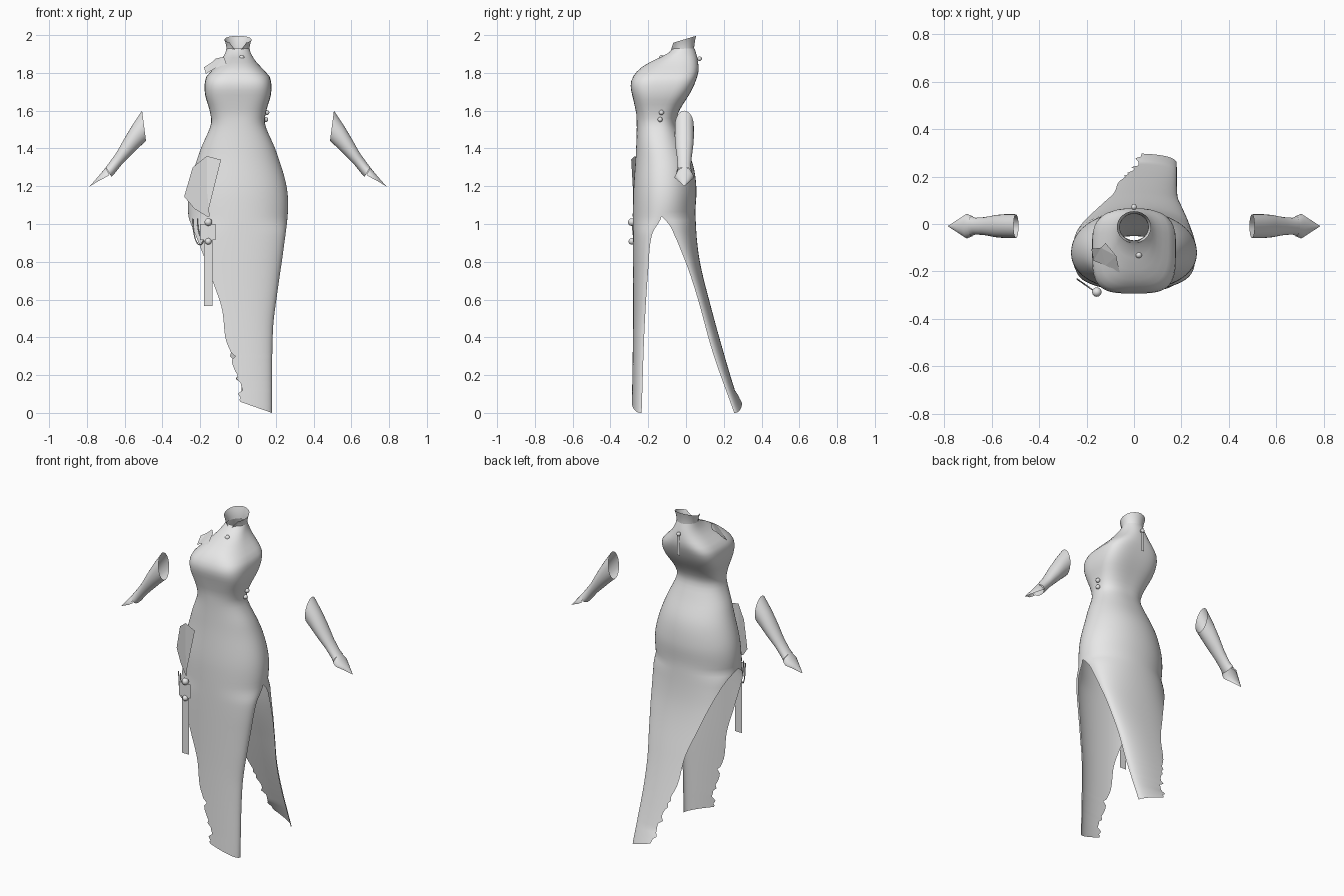
import bpy, bmesh, math, random
from mathutils import Vector

random.seed(4)
default = bpy.data.objects.get("Cube")
if default:
    bpy.data.objects.remove(default, do_unlink=True)

fabric = bpy.data.materials.new("pale_grey")
fabric.use_nodes = True
GREY = (0.8, 0.8, 0.8, 1)
fabric.diffuse_color = GREY
fabric.node_tree.nodes["Principled BSDF"].inputs["Base Color"].default_value = GREY


def finish(name, bm, smooth=True):
    """Turn a bmesh into a named object with the shared material."""
    mesh = bpy.data.meshes.new(name)
    bm.to_mesh(mesh)
    bm.free()
    mesh.materials.append(fabric)
    for poly in mesh.polygons:
        poly.use_smooth = smooth
    obj = bpy.data.objects.new(name, mesh)
    bpy.context.collection.objects.link(obj)
    return obj


def curve_at(keys, z):
    """Smooth interpolation through (z, value) keys sorted by z."""
    z = min(max(z, keys[0][0]), keys[-1][0])
    last = len(keys) - 1
    i = 0
    while i < last - 1 and z > keys[i + 1][0]:
        i += 1

    def slope(k):
        a, b = keys[max(k - 1, 0)], keys[min(k + 1, last)]
        return (b[1] - a[1]) / (b[0] - a[0])

    (za, va), (zb, vb) = keys[i], keys[i + 1]
    h = zb - za
    t = (z - za) / h
    return (va * (1 + 2 * t) * (1 - t) ** 2 + vb * t * t * (3 - 2 * t)
            + h * t * (1 - t) * (slope(i) * (1 - t) - slope(i + 1) * t))


def add_grid(bm, rows, flip=False, close=False):
    """Skin a list of equally long point rows."""
    grid = [[bm.verts.new(p) for p in row] for row in rows]
    count = len(rows[0])
    for low, high in zip(grid, grid[1:]):
        for j in range(count if close else count - 1):
            k = (j + 1) % count
            face = [low[j], low[k], high[k], high[j]]
            bm.faces.new(face[::-1] if flip else face)


# Dress profiles, each as (height, value)
SLIT = 1.04
half_width = [(0, .18), (.44, .185), (.65, .21), (.86, .24), (1.08, .265), (1.21, .255),
              (1.39, .2), (1.53, .143), (1.6, .15), (1.69, .175), (1.775, .17),
              (1.82, .132), (1.86, .095), (1.9, .07), (1.93, .06)]
cut_side = [(0, .02), (.15, .005), (.3, -.03), (.39, -.065), (.55, -.085), (.7, -.135),
            (.84, -.185), (SLIT, -.265)]
front_line = [(0, -.287), (.5, -.28), (1.13, -.28), (1.4, -.264), (1.57, -.262), (1.65, -.277),
              (1.73, -.293), (1.78, -.28), (1.83, -.235), (1.87, -.165), (1.9, -.1), (1.93, -.07)]
back_line = [(0, .297), (.23, .225), (.55, .135), (.82, .07), (1.05, .05), (1.19, .055),
             (1.32, .035), (1.46, -.025), (1.54, -.052), (1.6, -.035), (1.69, .02),
             (1.74, .045), (1.81, .066), (1.88, .06), (1.93, .045)]
side_line = [(0, -.235), (.44, -.22), (.76, -.2), (.945, -.18), (SLIT, -.13), (1.3, -.12),
             (1.55, -.15), (1.75, -.1), (1.93, -.012)]
slit_gap = [(0, .49), (.31, .37), (.6, .275), (.81, .19), (.96, .105), (SLIT, 0)]
squareness = [(0, 2.3), (1.1, 2.1), (1.5, 2.3), (1.74, 3.6), (1.85, 2.6), (1.93, 2)]

COLUMNS = 32


def dress_row(z, outline, tear, back):
    width = curve_at(half_width, z)
    left = -width
    if z < SLIT:
        left = max(left, curve_at(cut_side, z)) + tear
    edge = curve_at(side_line, z)
    if back and z < SLIT:
        edge += max(0, curve_at(slit_gap, z))
    outer, power = curve_at(outline, z), curve_at(squareness, z)
    row = []
    for j in range(COLUMNS + 1):
        x = (left + width) / 2 - (width - left) / 2 * math.cos(math.pi * j / COLUMNS)
        bulge = max(0, 1 - min(1, abs(x / width)) ** power) ** (1 / power)
        # the hem rises towards the torn side
        lift = (width - x) * .35 * max(0, 1 - z / .12)
        row.append((x, edge + (outer - edge) * bulge, z + lift))
    return row


heights = [SLIT * i / 52 for i in range(52)]
heights += [SLIT + (1.93 - SLIT) * i / 36 for i in range(37)]

# Dress: front and back sheets, joined above the side slits
bm = bmesh.new()
for outline, back in ((front_line, False), (back_line, True)):
    rows = []
    for z in heights:
        tear = random.uniform(-.015, .018) if z < .32 else 0
        rows.append(dress_row(z, outline, tear, back))
    add_grid(bm, rows, flip=back)
bmesh.ops.remove_doubles(bm, verts=bm.verts, dist=.0005)
finish("dress", bm)

# Stand-up collar with a notch at the throat
bm = bmesh.new()
rows = []
for step in range(6):
    t = step / 5
    row = []
    for j in range(48):
        a = 2 * math.pi * j / 48 - math.pi / 2
        radius = .06 + .012 * t * t
        y = -.013 + radius * .93 * math.sin(a)
        notch = .05 * max(0, 1 - abs(j if j < 24 else j - 48) / 5)
        top = 1.98 + .3 * y - notch
        base = 1.915 + .15 * y
        row.append((radius * math.cos(a), y, base + (top - base) * t))
    rows.append(row)
add_grid(bm, rows, close=True)
finish("collar", bm)

# Gloves: (upper x, upper z, lower x, lower z, half depth) along the forearm
glove_rings = [(.508, 1.6, .487, 1.44, .05), (.555, 1.53, .525, 1.405, .051),
               (.6, 1.455, .565, 1.365, .047), (.645, 1.375, .615, 1.315, .038),
               (.685, 1.32, .655, 1.265, .035), (.7, 1.3, .67, 1.25, .042)]
hand_rings = [(.7, 1.3, .04, .042), (.72, 1.275, .03, .052), (.75, 1.24, .015, .028),
              (.785, 1.2, .001, .001)]
for side, label in ((1, "left"), (-1, "right")):
    bm = bmesh.new()
    rows = []
    for ux, uz, lx, lz, depth in glove_rings:
        row = []
        for j in range(24):
            a = 2 * math.pi * j / 24
            mix = .5 + .5 * math.cos(a)
            row.append((side * (lx + (ux - lx) * mix), depth * math.sin(a) - .009,
                        lz + (uz - lz) * mix))
        rows.append(row)
    add_grid(bm, rows, flip=side < 0, close=True)
    # pointed cover over the back of the hand
    rows = []
    for x, z, drop, depth in hand_rings:
        row = []
        for j in range(13):
            a = math.pi * (j / 12 - .5)
            sag = drop * (1 - math.cos(a))
            row.append((side * (x - sag * .5), depth * math.sin(a) - .009, z - sag))
        rows.append(row)
    add_grid(bm, rows, flip=side < 0)
    finish(label + "_glove", bm)


def plate(name, points):
    bm = bmesh.new()
    bm.faces.new([bm.verts.new(p) for p in points])
    bmesh.ops.triangulate(bm, faces=bm.faces[:])
    return finish(name, bm, smooth=False)


def bead(name, place, radius):
    bm = bmesh.new()
    bmesh.ops.create_uvsphere(bm, u_segments=16, v_segments=10, radius=radius)
    bmesh.ops.translate(bm, verts=bm.verts, vec=Vector(place))
    finish(name, bm)


# Shoulder leaf
plate("shoulder_leaf", [(-.18, -.105, 1.83), (-.14, -.1, 1.855), (-.12, -.08, 1.875),
                        (-.075, -.135, 1.885), (-.06, -.205, 1.845), (-.12, -.175, 1.825),
                        (-.17, -.155, 1.795)])

# Hip fan, wrapped around the hip
fan = [(-.09, 1.34), (-.165, 1.36), (-.24, 1.3), (-.285, 1.145), (-.23, 1.08),
       (-.165, 1.04), (-.15, 1.04), (-.165, 1.18)]
plate("hip_fan", [(x, -.29 + .7 * max(0, -.14 - x), z) for x, z in fan])


def panel(name, x, y, z, width, height):
    plate(name, [(x + sx * width / 2, y, z + sz * height / 2)
                 for sx, sz in ((-1, -1), (1, -1), (1, 1), (-1, 1))])


panel("hip_knot", -.16, -.288, .957, .08, .085)
panel("hip_ribbon", -.158, -.284, .78, .046, .43)
panel("nape_ribbon", 0, .074, 1.81, .02, .13)

# Beads
for name, place, radius in (("chest_bead", (.02, -.13, 1.88), .014),
                            ("nape_bead", (0, .072, 1.875), .012),
                            ("waist_bead_upper", (.153, -.13, 1.59), .013),
                            ("waist_bead_lower", (.147, -.137, 1.553), .013),
                            ("hip_bead_upper", (-.157, -.287, 1.01), .02),
                            ("hip_bead_lower", (-.157, -.287, .908), .017)):
    bead(name, place, radius)

# Hanging cord loops beside the hip
for n, (reach, drop) in enumerate(((.05, .1), (.075, .14))):
    cord = bpy.data.curves.new("hip_cord", "CURVE")
    cord.dimensions = "3D"
    cord.bevel_depth = .003
    cord.bevel_resolution = 1
    spline = cord.splines.new("POLY")
    spline.points.add(16)
    for i, point in enumerate(spline.points):
        a = math.pi * i / 16
        x = -.165 - reach * (.5 - .5 * math.cos(a))
        point.co = (x, -.285 + .7 * (-.165 - x), 1.03 - drop * math.sin(a), 1)
    cord.materials.append(fabric)
    bpy.context.collection.objects.link(bpy.data.objects.new("hip_cord_%d" % (n + 1), cord))
